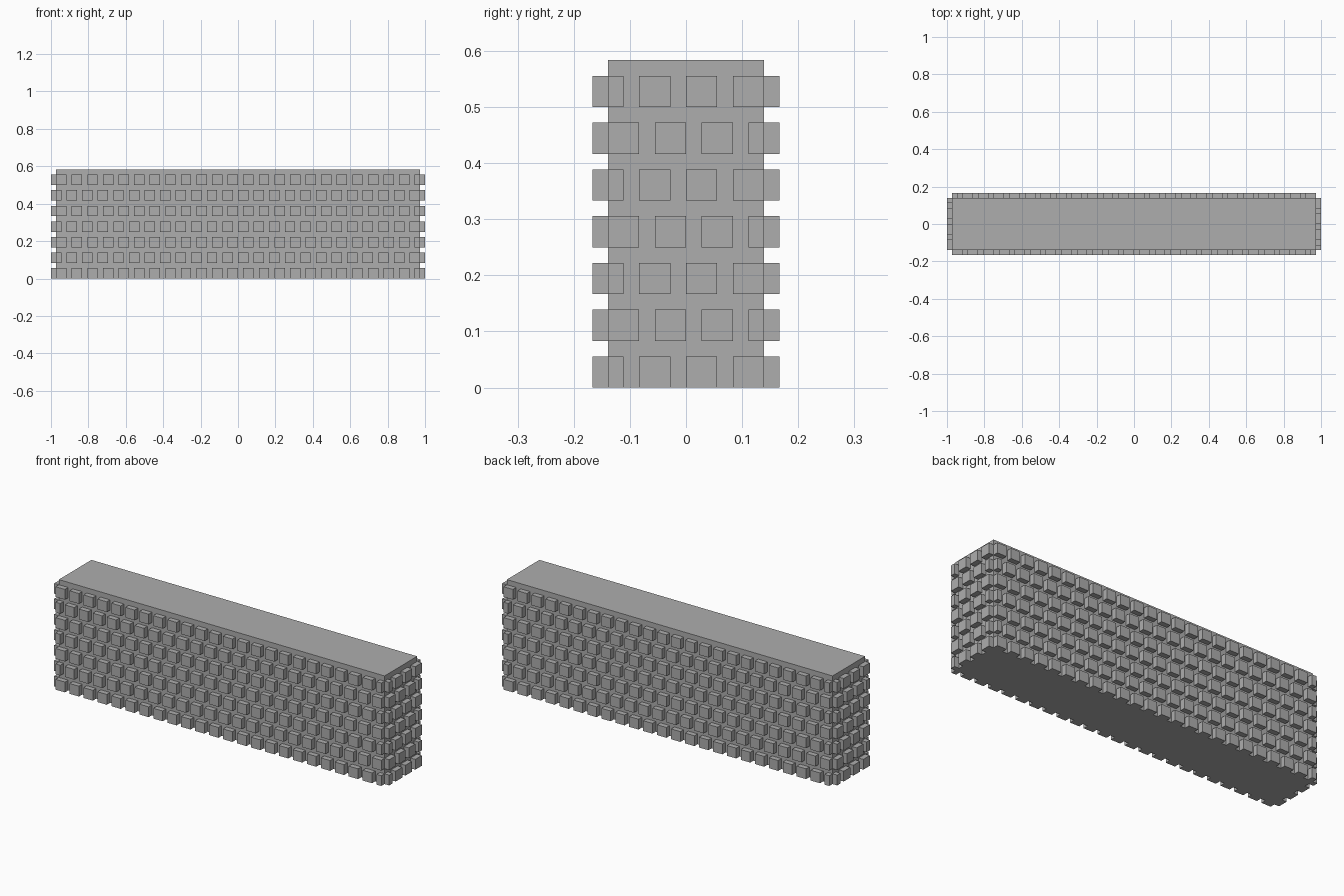
import bpy
import bmesh
from mathutils import Matrix, Vector

cube = bpy.data.objects.get("Cube")
if cube:
    bpy.data.objects.remove(cube, do_unlink=True)

U = 1 / 36                 # stud depth, also the gap between studs
HALF_X, HALF_Y = 35, 5     # core half sizes in units of U
ROWS, PITCH, STUD = 7, 3, 2

stone = bpy.data.materials.new("stone_grey")
stone.use_nodes = True
grey = (0.42, 0.42, 0.42, 1)
stone.diffuse_color = grey
stone.node_tree.nodes["Principled BSDF"].inputs["Base Color"].default_value = grey


def add_box(bm, low, high):
    """Add a box given its two opposite corners in units of U."""
    low, high = Vector(low) * U, Vector(high) * U
    place = Matrix.Translation((low + high) / 2) @ Matrix.Diagonal((high - low).to_4d())
    bmesh.ops.create_cube(bm, size=1, matrix=place)


def make_object(name, bm):
    mesh = bpy.data.meshes.new(name)
    bm.to_mesh(mesh)
    bm.free()
    mesh.materials.append(stone)
    obj = bpy.data.objects.new(name, mesh)
    bpy.context.collection.objects.link(obj)
    return obj


def stud_spans(half, first):
    """Spans of one row of studs, cut off at the wall ends."""
    for start in range(first, half, PITCH):
        low, high = max(start, -half), min(start + STUD, half)
        if high > low:
            yield low, high


def make_studs(name, half, first_even, first_odd, box, turned):
    bm = bmesh.new()
    for row in range(ROWS):
        first = first_odd if row % 2 else first_even
        for low, high in stud_spans(half, first):
            add_box(bm, *box(low, high, row * PITCH))
    if turned:
        half_turn = Matrix.Rotation(3.14159265, 4, "Z")
        bmesh.ops.transform(bm, matrix=half_turn, verts=bm.verts)
    make_object(name, bm)


# Solid wall core
bm = bmesh.new()
add_box(bm, (-HALF_X, -HALF_Y, 0), (HALF_X, HALF_Y, ROWS * PITCH))
make_object("wall_core", bm)


# Staggered studs: each pair of opposite sides is a half turn of the other
def long_box(low, high, z):
    return (low, -HALF_Y - 1, z), (high, -HALF_Y, z + STUD)


def end_box(low, high, z):
    return (HALF_X, low, z), (HALF_X + 1, high, z + STUD)


for name, turned in (("front_studs", False), ("back_studs", True)):
    make_studs(name, HALF_X, -HALF_X, -HALF_X - 1, long_box, turned)
for name, turned in (("left_end_studs", False), ("right_end_studs", True)):
    make_studs(name, HALF_Y, -HALF_Y - 1, -HALF_Y, end_box, turned)
